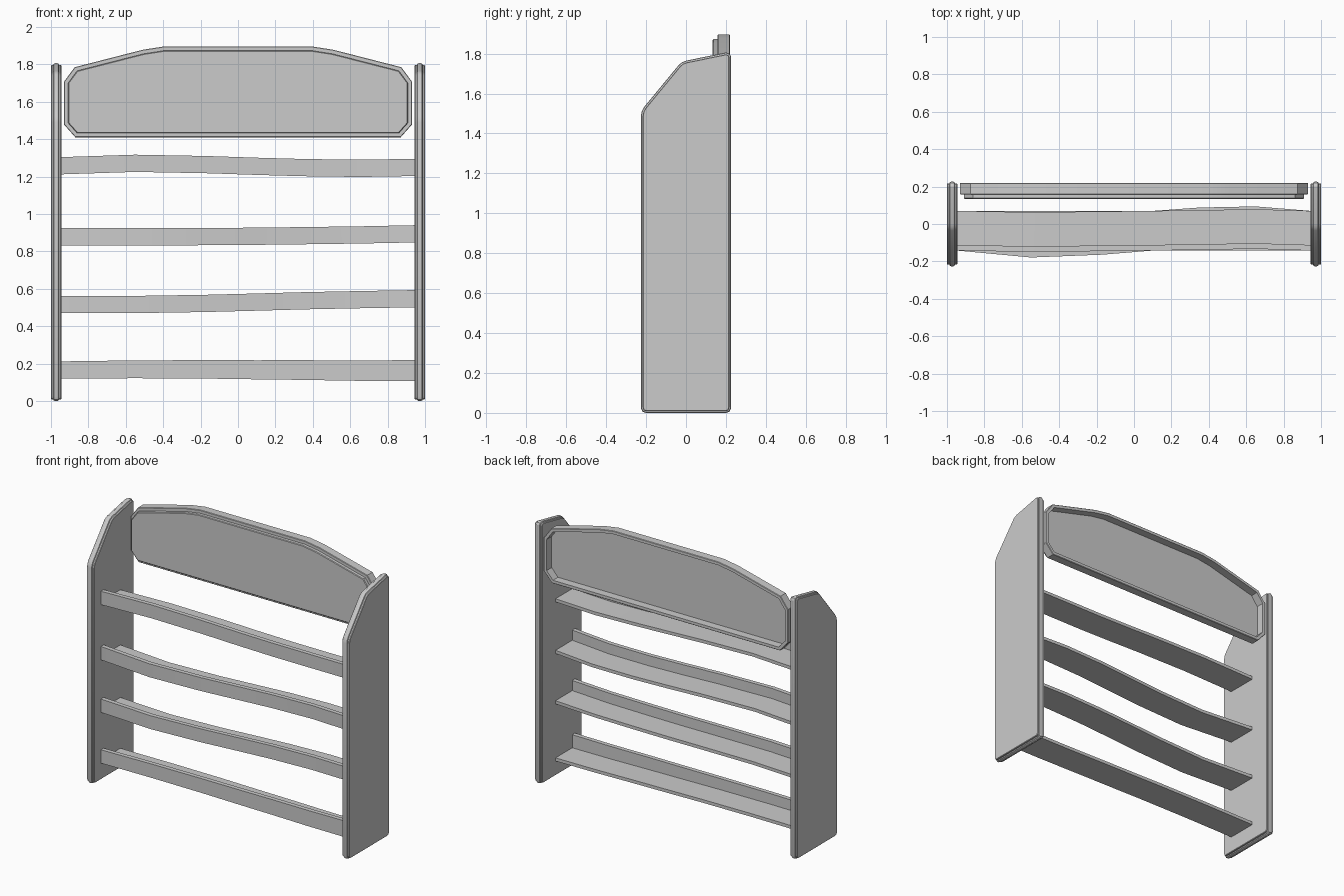
import bpy, bmesh, math
from mathutils import Vector

if "Cube" in bpy.data.objects:
    bpy.data.objects.remove(bpy.data.objects["Cube"])


def finish(name, bm):
    bmesh.ops.recalc_face_normals(bm, faces=bm.faces)
    me = bpy.data.meshes.new(name)
    bm.to_mesh(me)
    bm.free()
    ob = bpy.data.objects.new(name, me)
    bpy.context.collection.objects.link(ob)
    bpy.ops.object.select_all(action='DESELECT')
    bpy.context.view_layer.objects.active = ob
    ob.select_set(True)
    bpy.ops.object.shade_smooth_by_angle(angle=math.radians(25))
    return ob


def inset(poly, d):
    # offset a counter-clockwise outline inward by d
    out = []
    for i, p in enumerate(poly):
        p, a, b = Vector(p), Vector(poly[i - 1]), Vector(poly[(i + 1) % len(poly)])
        e, f = (p - a).normalized(), (b - p).normalized()
        n1, n2 = Vector((-e.y, e.x)), Vector((-f.y, f.x))
        out.append(p + (n1 + n2) * d / (1 + n1.dot(n2)))
    return out


def loft(name, rings):
    # bridge closed rings of 3D points and cap both ends
    bm = bmesh.new()
    rows = [[bm.verts.new(p) for p in r] for r in rings]
    n = len(rows[0])
    for a, b in zip(rows, rows[1:]):
        for i in range(n):
            j = (i + 1) % n
            bm.faces.new((a[i], a[j], b[j], b[i]))
    bm.faces.new(rows[0])
    bm.faces.new(rows[-1])
    return finish(name, bm)


# side panels with rounded rim (y, z outline)
side = [(-.226, .025), (-.219, .007), (-.202, 0), (.202, 0), (.219, .007), (.226, .025),
        (.226, 1.785), (.219, 1.8), (.2, 1.806), (.0, 1.765), (-.02, 1.757), (-.035, 1.745),
        (-.21, 1.533), (-.221, 1.513), (-.226, 1.49)]
layers = [(.012, .945), (.009, .948), (.009, .957), (.003, .96), (0, .966),
          (0, .979), (.003, .985), (.009, .988), (.009, .997), (.012, 1.0)]
for label, s in (("left", -1), ("right", 1)):
    loft(label + "_side_panel",
         [[(s * x, p[0], p[1]) for p in inset(side, d)] for d, x in layers])

# header board: raised front panel, outer rim, recessed back (x, z outline)
half = [(.87, 1.41), (.93, 1.478), (.93, 1.708), (.873, 1.785), (.51, 1.878), (.4, 1.895)]
board = half + [(-x, z) for x, z in reversed(half)]
steps = [(.026, .134), (.022, .138), (.022, .158), (.003, .158), (0, .161),
         (0, .217), (.003, .22), (.022, .22), (.022, .165)]
loft("header_board", [[(p[0], y, p[1]) for p in inset(board, d)] for d, y in steps])

# warped L-section shelves: y and z shifts at each station along x
xs = [-.946, -.55, -.17, .1, .35, .65, .946]
section = [(-.142, 0), (.07, 0), (.07, .022), (-.112, .022), (-.112, .092), (-.142, .092)]
shelves = [
    ("bottom_shelf", .12, [0, 0, 0, 0, 0, 0, 0], [0, .002, 0, -.004, -.007, -.012, -.013], .02),
    ("lower_shelf", .47, [0, -.025, -.014, 0, .01, .014, 0], [0, 0, .006, .013, .02, .026, .031], 0),
    ("upper_shelf", .832, [0, -.037, -.022, 0, .018, .024, 0], [0, 0, .001, .003, .006, .01, .016], 0),
    ("top_shelf", 1.212, [0, -.007, -.003, 0, .004, .009, 0], [0, .013, .006, -.003, -.01, -.014, -.009], 0),
]
for name, z0, dy, dz, grow in shelves:
    rings = []
    for i, x in enumerate(xs):
        extra = grow * i / (len(xs) - 1)
        rings.append([(x, y + dy[i], z0 + z + dz[i] + (extra if z > .05 else 0))
                      for y, z in section])
    loft(name, rings)
